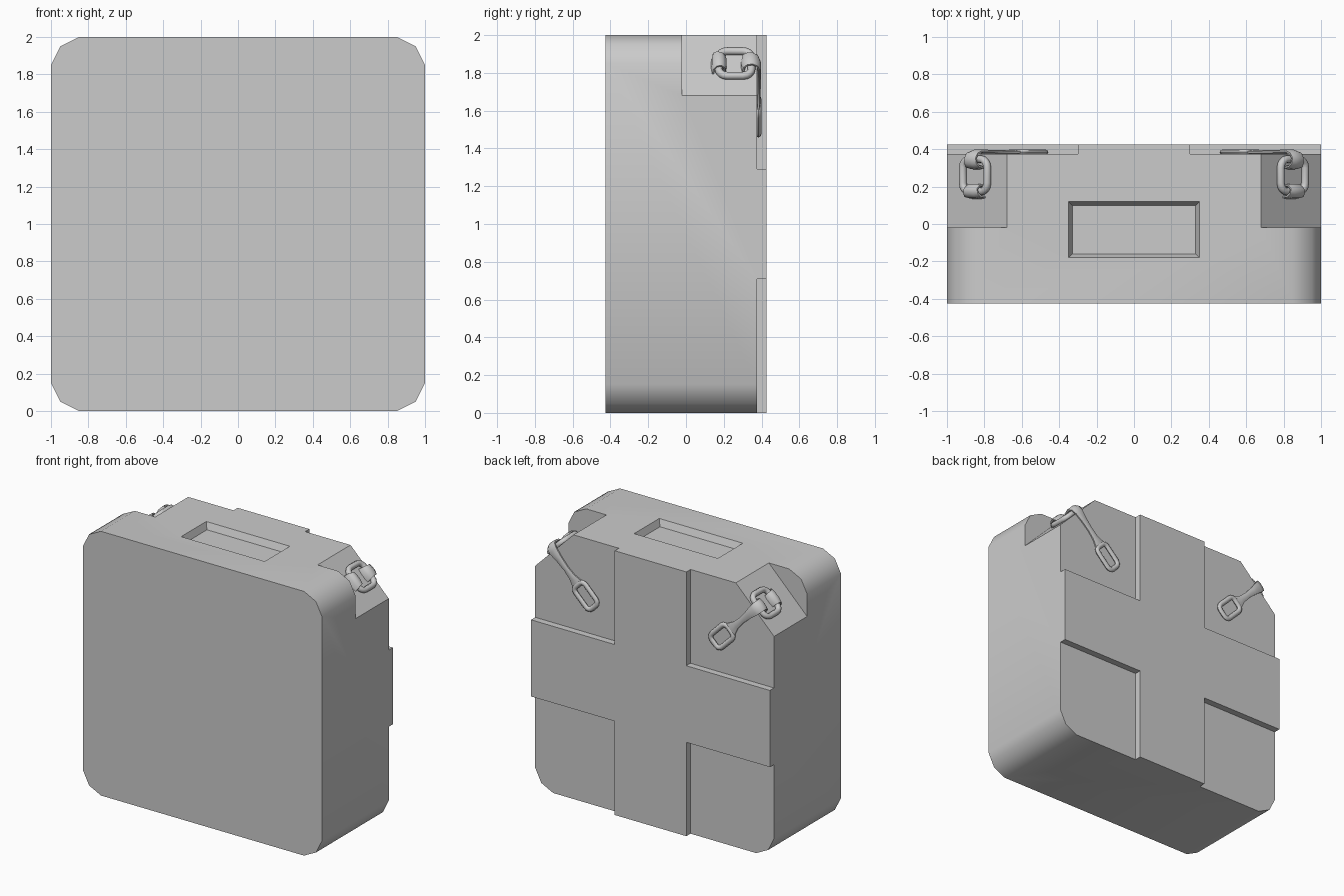
import bpy, bmesh
from math import sin, cos, pi
from mathutils import Vector

if "Cube" in bpy.data.objects:
    bpy.data.objects.remove(bpy.data.objects["Cube"])


def make(name, rings, closed=False, angle=40):
    """Skin a row of matching point loops into one object."""
    bm = bmesh.new()
    rows = [[bm.verts.new(p) for p in r] for r in rings]
    n = len(rows[0])
    pairs = list(zip(rows, rows[1:] + rows[:1])) if closed else list(zip(rows, rows[1:]))
    for a, b in pairs:
        for i in range(n):
            j = (i + 1) % n
            bm.faces.new((a[i], a[j], b[j], b[i]))
    if not closed:
        bm.faces.new(rows[0])
        bm.faces.new(rows[-1])
    bmesh.ops.recalc_face_normals(bm, faces=bm.faces)
    me = bpy.data.meshes.new(name)
    bm.to_mesh(me)
    bm.free()
    ob = bpy.data.objects.new(name, me)
    bpy.context.collection.objects.link(ob)
    smooth(ob, angle)
    return ob


def smooth(ob, angle):
    bpy.ops.object.select_all(action='DESELECT')
    ob.select_set(True)
    bpy.context.view_layer.objects.active = ob
    bpy.ops.object.shade_smooth_by_angle(angle=angle * pi / 180)


def prism(name, profile, y0, y1):
    return make(name, [[(x, y, z) for x, z in profile] for y in (y0, y1)])


def rect(x0, x1, y0, y1, z):
    return [(x0, y0, z), (x1, y0, z), (x1, y1, z), (x0, y1, z)]


def cut(target, cutter):
    m = target.modifiers.new("cut", 'BOOLEAN')
    m.operation = 'DIFFERENCE'
    m.solver = 'EXACT'
    m.object = cutter
    bpy.ops.object.select_all(action='DESELECT')
    target.select_set(True)
    bpy.context.view_layer.objects.active = target
    bpy.ops.object.modifier_apply(modifier=m.name)
    bpy.data.objects.remove(cutter)


# Case body: rounded block
corner = [(0.85, 2), (0.95, 1.95), (1, 1.85)]
right = corner + [(x, 2 - z) for x, z in reversed(corner)]
body = prism("case_body", right + [(-x, z) for x, z in reversed(right)], -0.425, 0.425)

# Cut the back corners to leave a raised cross, and slant the upper corners
for s in (-1, 1):
    for z0, z1 in ((-0.2, 0.71), (1.29, 2.2)):
        cut(body, prism("panel_cutter", [(s * .3, z0), (s * 1.2, z0), (s * 1.2, z1), (s * .3, z1)],
                        0.375, 0.6))
    cut(body, prism("corner_cutter", [(s * .48, 2.2), (s * 1.2, 2.2), (s * 1.2, 1.48)], -0.02, 0.7))

# Tapered recess in the top
cut(body, make("recess_cutter", [rect(-.33, .33, -.16, .10, 1.95),
                                 rect(-.37, .37, -.20, .14, 2.05)]))
smooth(body, 40)


def strap(name, path, thick):
    """Bent strap; path rows are (y, height, half width)."""
    rings = []
    for i, (y, h, w) in enumerate(path):
        p, q = path[max(i - 1, 0)], path[min(i + 1, len(path) - 1)]
        t = Vector((q[0] - p[0], q[1] - p[1])).normalized()
        ring = []
        for k in range(8):
            a = (k + 0.5) * pi / 4
            u, v = w * cos(a) / cos(pi / 8), thick * sin(a) / cos(pi / 8)
            ring.append((u, y - t.y * v, h + t.x * v))
        rings.append(ring)
    return make(name, rings, angle=50)


def link(name, hx, hy, r, tube, flat, place):
    """Rounded rectangular ring; place maps (u, v, w) to local space."""
    rings = []
    for cx, cy, start in ((1, 1, 0), (-1, 1, 1), (-1, -1, 2), (1, -1, 3)):
        for k in range(5):
            a = (start + k / 4) * pi / 2
            px, py = cx * (hx - r), cy * (hy - r)
            rings.append([place(px + (r + tube * cos(b)) * cos(a),
                                py + (r + tube * cos(b)) * sin(a), flat * sin(b))
                          for b in (j * pi / 4 for j in range(8))])
    return make(name, rings, closed=True, angle=50)


# Fasteners: anchor loop, link, strap over the edge and end ring on the back
for s, side in ((-1, "left"), (1, "right")):
    parts = [
        link(side + "_link", .092, .086, .045, .021, .021,
             lambda u, v, w: (u, .26 + v, .014 + w)),
        strap(side + "_anchor", [(.205, -.01, .048), (.205, .025, .048), (.188, .045, .05),
                                 (.165, .046, .054), (.148, .03, .062), (.142, -.01, .068)], .01),
        strap(side + "_strap", [(.302, -.01, .055), (.306, .03, .05), (.325, .046, .045),
                                (.352, .048, .042), (.376, .034, .042), (.387, 0, .04),
                                (.386, -.07, .029), (.385, -.15, .023), (.384, -.22, .028),
                                (.384, -.26, .042), (.384, -.30, .06)], .011),
        link(side + "_end_ring", .058, .094, .035, .019, .015,
             lambda u, v, w: (u, .384 + w, -.382 + v)),
    ]
    for ob in parts:
        ob.location = (s * .84, 0, 1.84)
        ob.rotation_euler = (0, s * pi / 4, 0)
